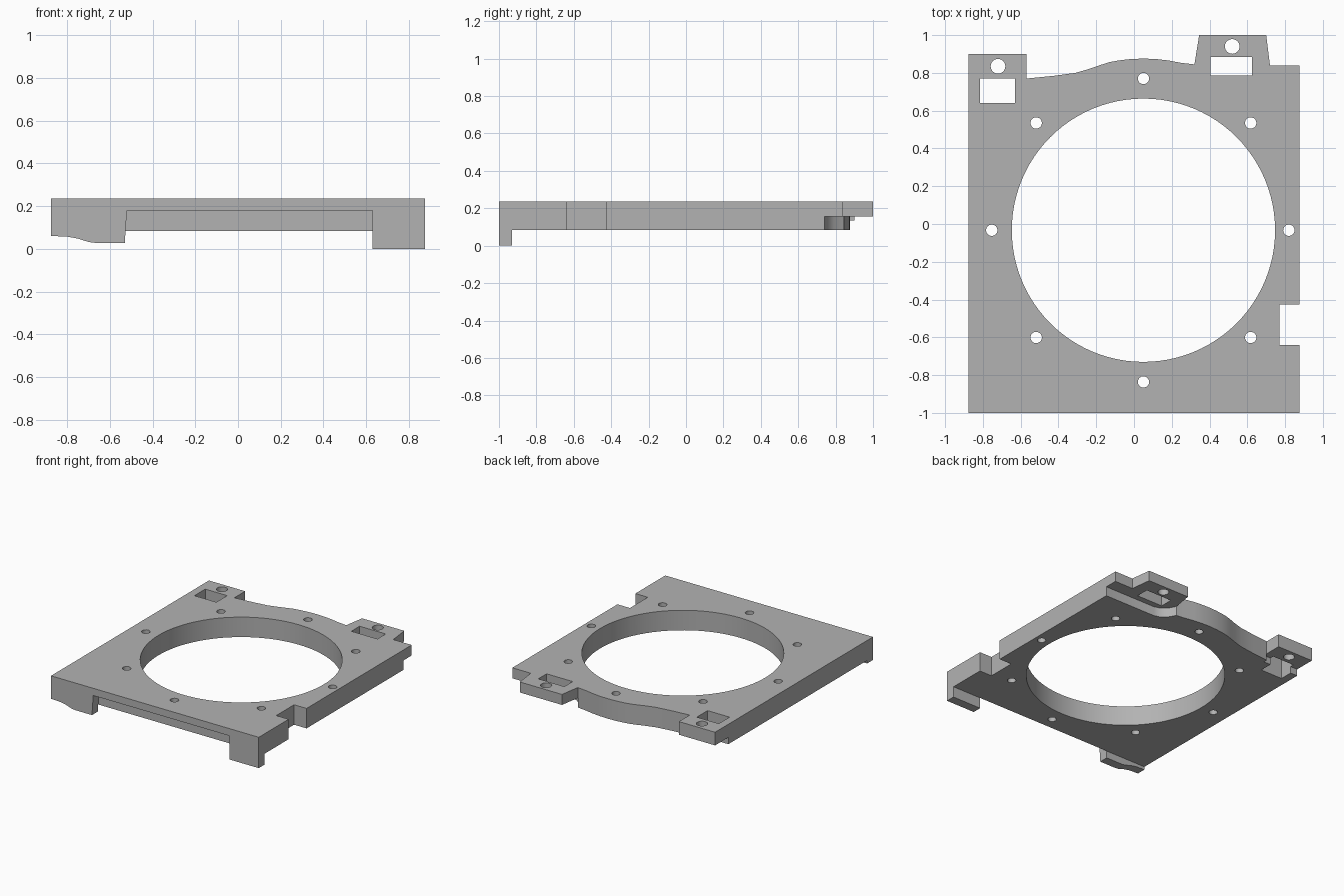
import bpy, bmesh, math
from mathutils import Vector

cube = bpy.data.objects.get("Cube")
if cube:
    bpy.data.objects.remove(cube, do_unlink=True)

BOTTOM, TOP = 0.083, 0.235
LIP_Y = -0.93

grey = bpy.data.materials.new("mid grey")
grey.use_nodes = True
grey.diffuse_color = (0.45, 0.45, 0.45, 1)
grey.node_tree.nodes["Principled BSDF"].inputs["Base Color"].default_value = (0.45, 0.45, 0.45, 1)


def prism(name, points, offset):
    """Extrude a closed outline of 3D points along offset."""
    bm = bmesh.new()
    face = bm.faces.new([bm.verts.new(p) for p in points])
    grown = bmesh.ops.extrude_face_region(bm, geom=[face])["geom"]
    bmesh.ops.translate(bm, vec=Vector(offset),
                        verts=[v for v in grown if isinstance(v, bmesh.types.BMVert)])
    bmesh.ops.recalc_face_normals(bm, faces=bm.faces)
    mesh = bpy.data.meshes.new(name)
    bm.to_mesh(mesh)
    bm.free()
    mesh.materials.append(grey)
    obj = bpy.data.objects.new(name, mesh)
    bpy.context.collection.objects.link(obj)
    return obj


def upright(name, outline, low, high):
    return prism(name, [(x, y, low) for x, y in outline], (0, 0, high - low))


def box(name, x0, x1, y0, y1, low=-0.5, high=0.5):
    return upright(name, [(x0, y0), (x1, y0), (x1, y1), (x0, y1)], low, high)


def cylinder(name, x, y, r, sides):
    ring = [(x + r * math.cos(math.tau * i / sides), y + r * math.sin(math.tau * i / sides))
            for i in range(sides)]
    return upright(name, ring, -0.5, 0.5)


def combine(target, other, operation):
    mod = target.modifiers.new(operation.lower(), "BOOLEAN")
    mod.operation, mod.object, mod.solver = operation, other, "EXACT"
    bpy.ops.object.select_all(action="DESELECT")
    target.select_set(True)
    bpy.context.view_layer.objects.active = target
    bpy.ops.object.modifier_apply(modifier=mod.name)
    bpy.data.objects.remove(other, do_unlink=True)


# Crest between the two rear tabs, from right to left
crest = [(0.32, 0.845), (0.25, 0.853), (0.18, 0.866), (0.12, 0.873), (0.05, 0.876),
         (-0.02, 0.873), (-0.08, 0.866), (-0.13, 0.857), (-0.18, 0.841), (-0.24, 0.82),
         (-0.31, 0.8), (-0.42, 0.785), (-0.57, 0.77)]

# Plate with rear tabs
outline = [(-0.875, LIP_Y), (0.875, LIP_Y), (0.875, 0.84), (0.72, 0.84), (0.70, 1.0), (0.345, 1.0)]
outline += crest + [(-0.57, 0.9), (-0.875, 0.9)]
plate = upright("mounting_plate", outline, BOTTOM, TOP)

# Front lip with a deep hook at each end
lip = [(-0.875, TOP), (-0.875, 0.06), (-0.80, 0.057), (-0.75, 0.048), (-0.70, 0.032),
       (-0.67, 0.028), (-0.53, 0.028), (-0.52, 0.18), (0.63, 0.18), (0.63, 0), (0.875, 0),
       (0.875, TOP)]
front_lip = prism("front_lip", [(x, -1, z) for x, z in lip], (0, LIP_Y + 1, 0))
combine(plate, front_lip, "UNION")

# Undercuts that thin the tabs
right_under = [(0.95, 0.74), (0.44, 0.74), (0.39, 0.755), (0.35, 0.79), (0.32, 0.845),
               (0.32, 1.1), (0.95, 1.1)]
cutters = [upright("right_undercut", right_under, -0.5, 0.155),
           box("left_undercut", -0.95, -0.57, 0.74, 1.1, -0.5, 0.135)]

# Side notch and tab windows
cutters += [box("side_notch", 0.77, 1.0, -0.64, -0.425),
            box("left_window", -0.815, -0.63, 0.64, 0.77),
            box("right_window", 0.405, 0.625, 0.785, 0.885)]

# Main opening, bolt circle and tab holes
cutters.append(cylinder("opening", 0.05, -0.033, 0.697, 96))
for i in range(8):
    a = math.tau * i / 8
    r = 0.77 if i == 0 else 0.803
    cutters.append(cylinder("bolt_hole", 0.05 + r * math.cos(a), -0.033 + r * math.sin(a), 0.03, 24))
for x, y in ((-0.72, 0.835), (0.52, 0.94)):
    cutters.append(cylinder("tab_hole", x, y, 0.039, 24))

for cutter in cutters:
    combine(plate, cutter, "DIFFERENCE")

plate.select_set(True)
bpy.context.view_layer.objects.active = plate
bpy.ops.object.shade_smooth_by_angle(angle=math.radians(25))
